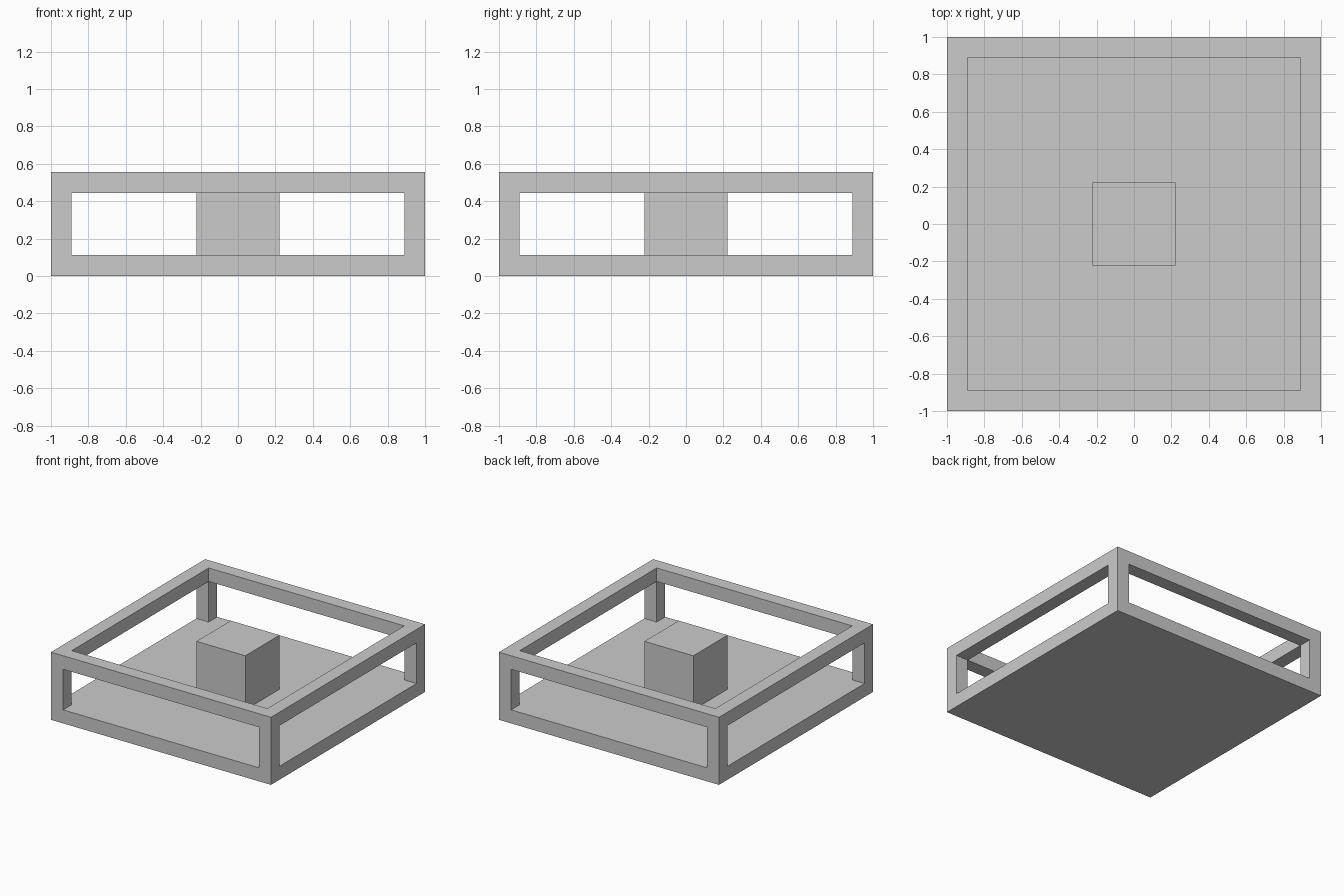
import bpy

if "Cube" in bpy.data.objects:
    bpy.data.objects.remove(bpy.data.objects["Cube"])

U = 1 / 9  # bar thickness; the model is 18 x 18 x 5 of these


def box(name, lo, hi):
    """Axis-aligned box between two corners given in bar units."""
    bpy.ops.mesh.primitive_cube_add(size=1, location=[(a + b) / 2 * U for a, b in zip(lo, hi)])
    ob = bpy.context.object
    ob.name = name
    ob.scale = [(b - a) * U for a, b in zip(lo, hi)]
    bpy.ops.object.transform_apply(location=False, rotation=False, scale=True)
    return ob


# Solid floor and centre block
box("floor_slab", (-9, -9, 0), (9, 9, 1))
box("centre_block", (-2, -2, 1), (2, 2, 5))

# Open frame: the top rim and four corner posts left after cutting the openings
frame = box("open_frame", (-9, -9, 1), (9, 9, 5))
cutters = [
    box("cutter_inside", (-8, -8, 0), (8, 8, 6)),
    box("cutter_front_back", (-8, -10, 0), (8, 10, 4)),
    box("cutter_sides", (-10, -8, 0), (10, 8, 4)),
]
for cutter in cutters:
    mod = frame.modifiers.new(cutter.name, 'BOOLEAN')
    mod.operation = 'DIFFERENCE'
    mod.solver = 'EXACT'
    mod.object = cutter
    bpy.context.view_layer.objects.active = frame
    bpy.ops.object.modifier_apply(modifier=mod.name)
    bpy.data.objects.remove(cutter)
